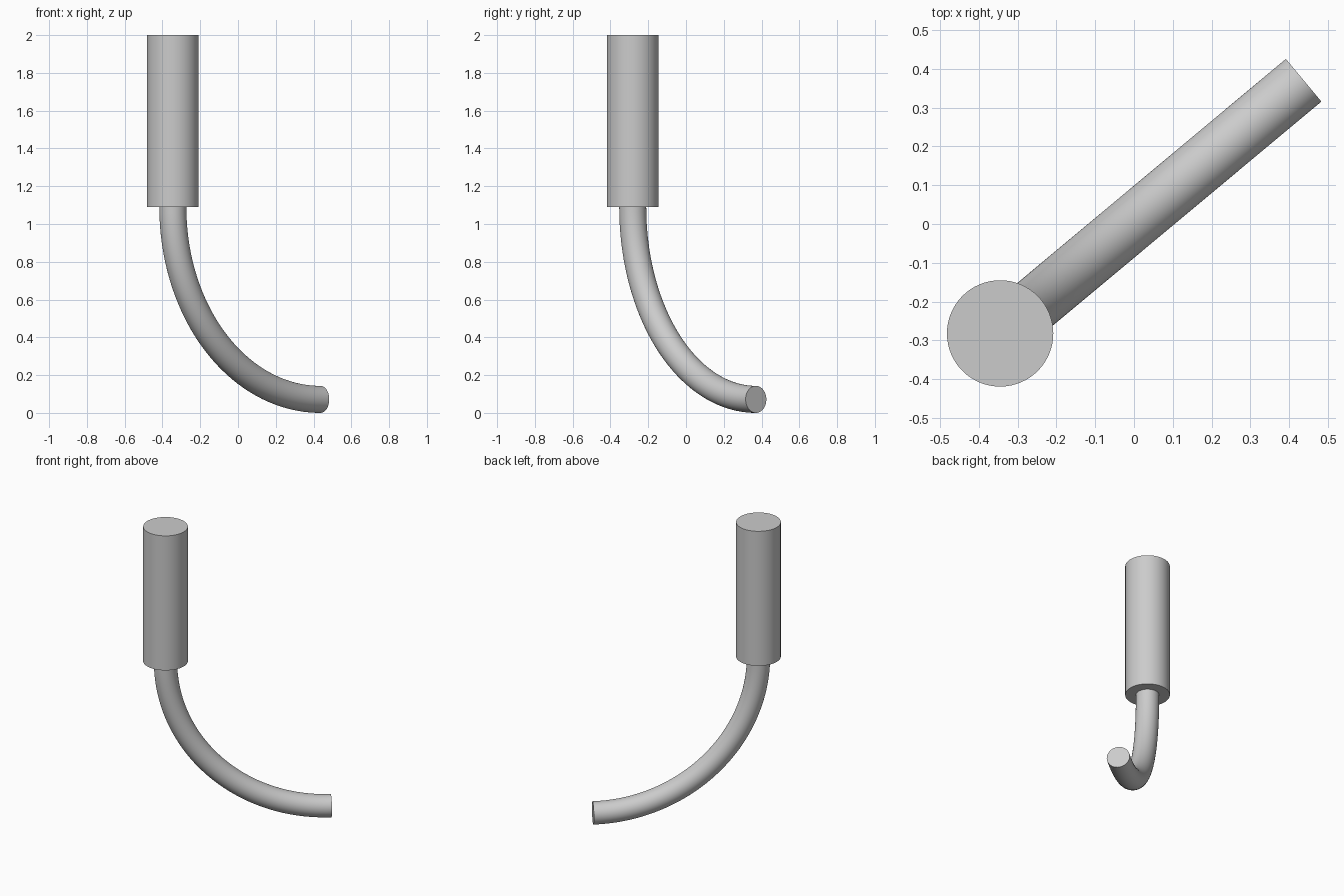
import bpy, bmesh, math
from mathutils import Vector

if "Cube" in bpy.data.objects:
    bpy.data.objects.remove(bpy.data.objects["Cube"])

GREY = bpy.data.materials.new("light_grey")
GREY.diffuse_color = (0.6, 0.6, 0.6, 1)
GREY.use_nodes = True
GREY.node_tree.nodes["Principled BSDF"].inputs["Base Color"].default_value = GREY.diffuse_color

SIDES = 64
AXIS = Vector((-0.345, -0.282, 0))          # centre line of the upright sleeve
SLEEVE_R, SLEEVE_Z0, SLEEVE_Z1 = 0.137, 1.09, 2.0
TUBE_R = 0.0715
BEND_R = SLEEVE_Z0 - TUBE_R                 # quarter-circle bend radius
OUT = Vector((0.778, 0.649, 0)).normalized()  # direction the tube bends towards
SIDE = Vector((-OUT.y, OUT.x, 0))
UP = Vector((0, 0, 1))


def loft(name, sections, radius):
    """Skin circular sections given as (centre, axis_u, axis_v), capped at both ends."""
    bm = bmesh.new()
    rings = []
    for c, u, v in sections:
        rings.append([bm.verts.new(c + radius * (u * math.cos(a) + v * math.sin(a)))
                      for a in (2 * math.pi * i / SIDES for i in range(SIDES))])
    for r0, r1 in zip(rings, rings[1:]):
        for i in range(SIDES):
            j = (i + 1) % SIDES
            bm.faces.new((r0[i], r0[j], r1[j], r1[i]))
    bm.faces.new(rings[0])
    bm.faces.new(rings[-1])
    bmesh.ops.recalc_face_normals(bm, faces=bm.faces)
    mesh = bpy.data.meshes.new(name)
    bm.to_mesh(mesh)
    bm.free()
    mesh.materials.append(GREY)
    obj = bpy.data.objects.new(name, mesh)
    bpy.context.collection.objects.link(obj)
    bpy.ops.object.select_all(action='DESELECT')
    obj.select_set(True)
    bpy.context.view_layer.objects.active = obj
    bpy.ops.object.shade_smooth_by_angle(angle=math.radians(30))
    return obj


# upright sleeve
loft("sleeve", [(AXIS + UP * z, OUT, SIDE) for z in (SLEEVE_Z0, SLEEVE_Z1)], SLEEVE_R)

# quarter-circle tube from the sleeve's underside to the horizontal open end
STEPS = 48
bend = []
for k in range(STEPS + 1):
    t = math.pi / 2 * k / STEPS
    radial = -OUT * math.cos(t) - UP * math.sin(t)
    centre = AXIS + OUT * BEND_R + UP * SLEEVE_Z0 + radial * BEND_R
    bend.append((centre, radial, SIDE))
loft("bent_tube", bend, TUBE_R)
